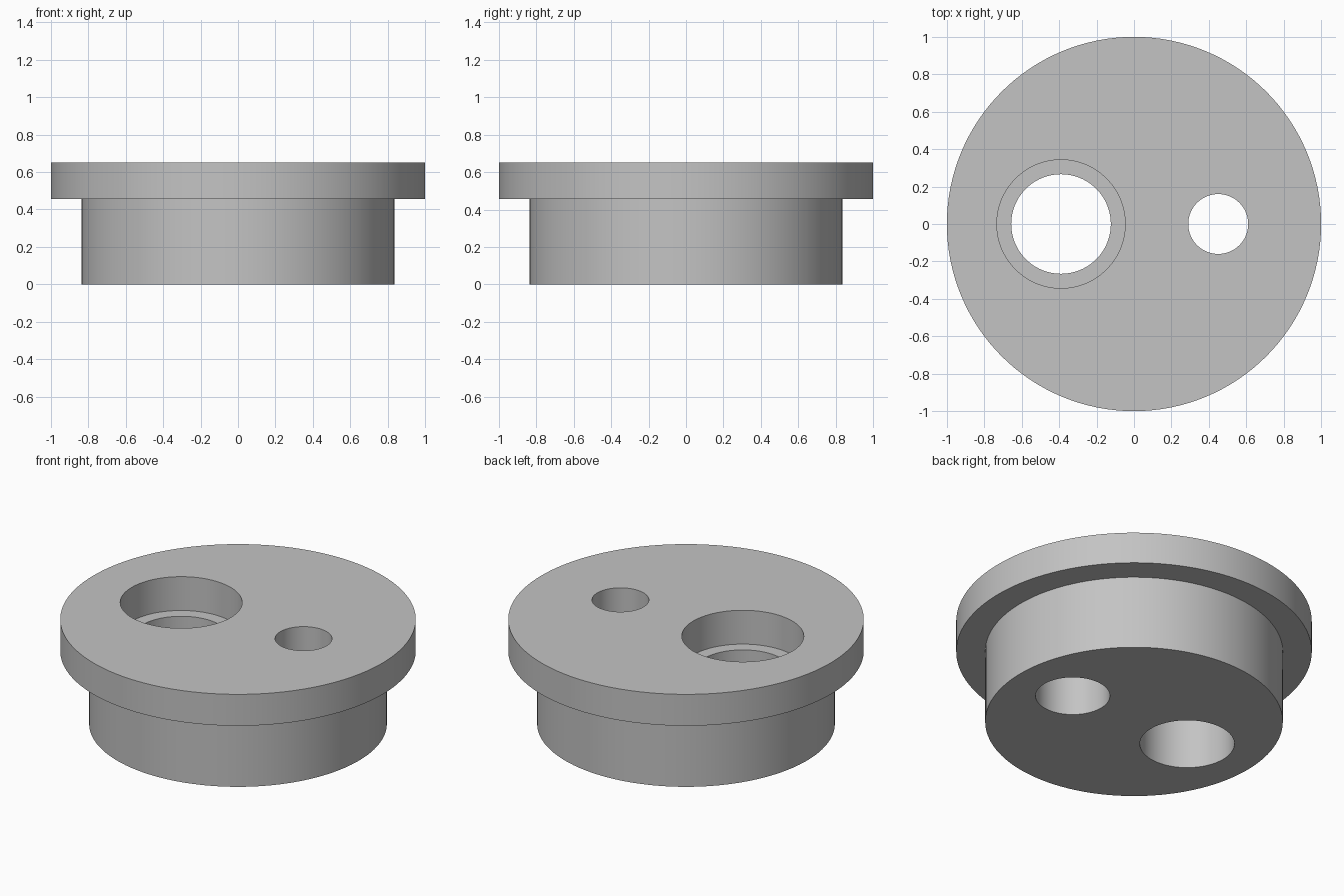
import bpy
import bmesh
from math import cos, sin, tau, radians

SEGMENTS = 128
HEIGHT = 0.65
LEDGE = 0.44

default_cube = bpy.data.objects.get("Cube")
if default_cube:
    bpy.data.objects.remove(default_cube, do_unlink=True)

grey = bpy.data.materials.new("plain grey")
grey.use_nodes = True
colour = (0.55, 0.55, 0.55, 1)
grey.diffuse_color = colour
grey.node_tree.nodes["Principled BSDF"].inputs["Base Color"].default_value = colour


def turned_solid(name, profile, x=0.0):
    """Closed solid of revolution from (radius, height) points, bottom to top."""
    bm = bmesh.new()
    rings = [[bm.verts.new((x + r * cos(tau * i / SEGMENTS), r * sin(tau * i / SEGMENTS), z))
              for i in range(SEGMENTS)] for r, z in profile]
    for low, high in zip(rings, rings[1:]):
        for i in range(SEGMENTS):
            j = (i + 1) % SEGMENTS
            bm.faces.new((low[i], low[j], high[j], high[i]))
    bm.faces.new(rings[0][::-1])
    bm.faces.new(rings[-1])
    mesh = bpy.data.meshes.new(name)
    bm.to_mesh(mesh)
    bm.free()
    mesh.materials.append(grey)
    obj = bpy.data.objects.new(name, mesh)
    bpy.context.collection.objects.link(obj)
    return obj


# Plug body with its wide top flange
plug = turned_solid("flanged_plug", [(0.837, 0), (0.837, 0.455), (1, 0.455), (1, HEIGHT)])

# Stepped bores: the large one widens upwards, the small one widens downwards
bores = [
    turned_solid("large_bore_cutter",
                 [(0.266, -0.1), (0.266, LEDGE), (0.343, LEDGE), (0.343, HEIGHT + 0.1)], -0.39),
    turned_solid("small_bore_cutter",
                 [(0.209, -0.1), (0.209, LEDGE), (0.16, LEDGE), (0.16, HEIGHT + 0.1)], 0.45),
]

bpy.ops.object.select_all(action="DESELECT")
plug.select_set(True)
bpy.context.view_layer.objects.active = plug
for bore in bores:
    bore.hide_render = True
    cut = plug.modifiers.new(bore.name, "BOOLEAN")
    cut.operation = "DIFFERENCE"
    cut.solver = "EXACT"
    cut.object = bore
    bpy.ops.object.modifier_apply(modifier=cut.name)
    bpy.data.objects.remove(bore, do_unlink=True)

# Smooth walls with crisp rims
bpy.ops.object.shade_smooth_by_angle(angle=radians(30))
